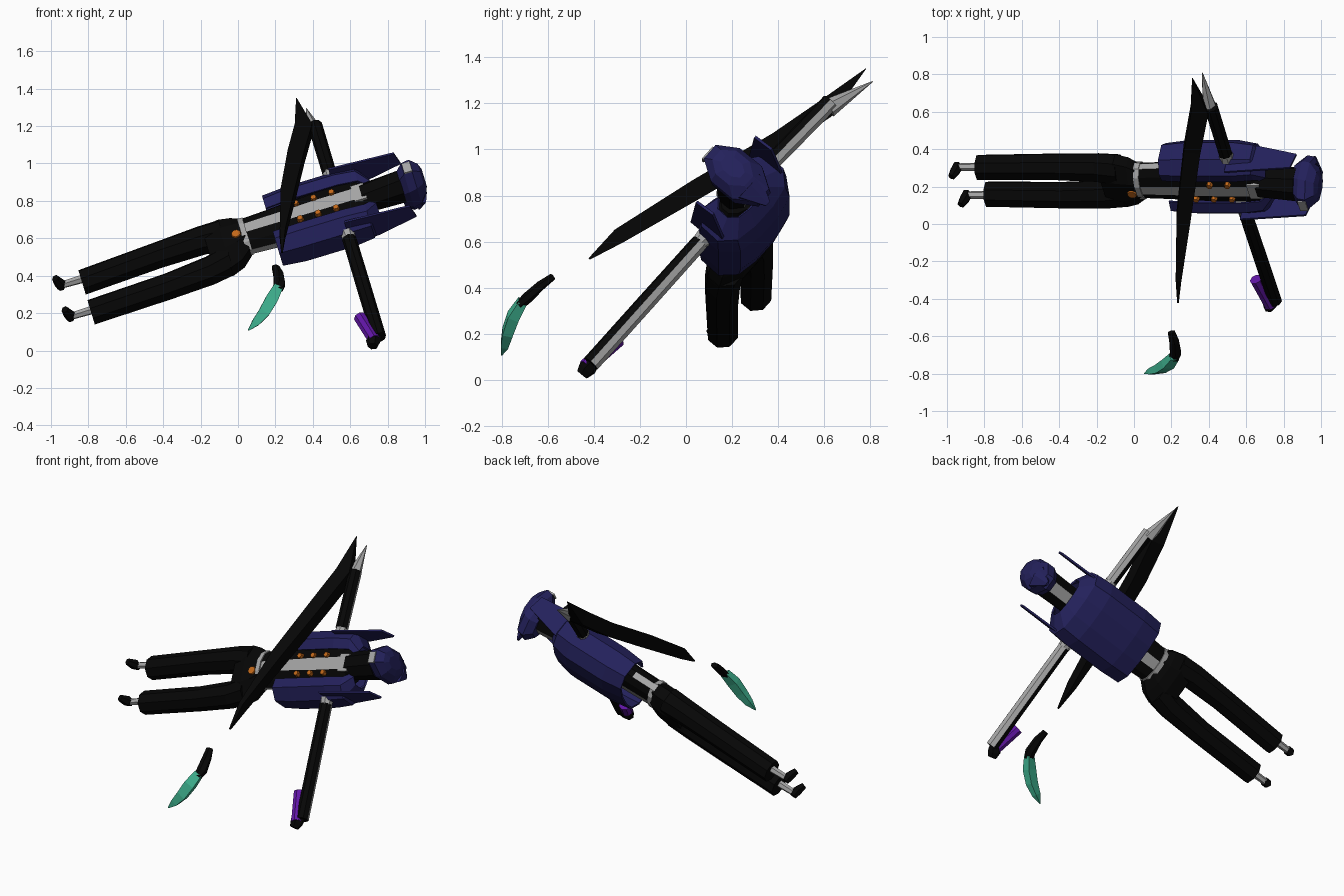
import bpy, bmesh, math
from mathutils import Vector, Matrix

if "Cube" in bpy.data.objects:
    bpy.data.objects.remove(bpy.data.objects["Cube"])

# Reclining pose: figure's left, back and head directions
LEFT = Vector((0.219, -0.652, -0.726)).normalized()
UP = Vector((0.957, 0, 0.289)).normalized()
BACK = UP.cross(LEFT).normalized()
POSE = Matrix((LEFT, BACK, UP)).transposed().to_4x4()
POSE.translation = Vector((0.542, 0.218, 0.773))
WORLD = Matrix.Identity(4)


def material(name, rgb):
    m = bpy.data.materials.new(name)
    m.diffuse_color = (*rgb, 1)
    m.use_nodes = True
    m.node_tree.nodes["Principled BSDF"].inputs["Base Color"].default_value = m.diffuse_color
    return m


BLACK = material("black cloth", (0.0018, 0.0018, 0.0018))
NAVY = material("navy cloth", (0.017, 0.015, 0.105))
GREY = material("pale grey", (0.38, 0.38, 0.38))
ORANGE = material("orange brass", (0.55, 0.14, 0.01))
TEAL = material("teal blade", (0.05, 0.45, 0.28))
PURPLE = material("purple grip", (0.12, 0.008, 0.38))


def finish(name, bm, mats, rule=None, matrix=POSE):
    bmesh.ops.recalc_face_normals(bm, faces=bm.faces)
    bm.normal_update()
    if rule:
        for f in bm.faces:
            f.material_index = int(rule(f.calc_center_median(), f.normal))
    bm.transform(matrix)
    me = bpy.data.meshes.new(name)
    bm.to_mesh(me)
    bm.free()
    for m in mats:
        me.materials.append(m)
    ob = bpy.data.objects.new(name, me)
    bpy.context.collection.objects.link(ob)
    return ob


def skin(bm, rings, closed=True, caps=True):
    vs = [[bm.verts.new(p) for p in r] for r in rings]
    n = len(vs[0])
    for a, b in zip(vs, vs[1:]):
        for i in range(n if closed else n - 1):
            j = (i + 1) % n
            bm.faces.new((a[i], a[j], b[j], b[i]))
    if caps:
        bm.faces.new(vs[0])
        bm.faces.new(vs[-1])


def loft(name, sections, mats, n=8, rule=None):
    """Upright body part; each section is (x, y, z, half width, half depth)."""
    bm = bmesh.new()
    rings = []
    for x, y, z, rx, ry in sections:
        angs = [2 * math.pi * (i + 0.5) / n - math.pi / 2 for i in range(n)]
        rings.append([(x + rx * math.cos(a), y + ry * math.sin(a), z) for a in angs])
    skin(bm, rings)
    return finish(name, bm, mats, rule)


def tube(name, path, mats, n=8, rule=None, matrix=POSE, side=(0, 0, 1), flat=1.0, phase=0.5):
    """Part along a path of (x, y, z, radius[, flatness across 'side'])."""
    bm = bmesh.new()
    pts = [Vector(p[:3]) for p in path]
    rings = []
    for k, p in enumerate(pts):
        d = (pts[min(k + 1, len(pts) - 1)] - pts[max(k - 1, 0)]).normalized()
        a = d.cross(Vector(side)).normalized()
        b = d.cross(a)
        r = path[k][3]
        fl = path[k][4] if len(path[k]) > 4 else flat
        angs = [2 * math.pi * (i + phase) / n for i in range(n)]
        rings.append([p + a * (r * math.cos(t)) + b * (r * fl * math.sin(t)) for t in angs])
    skin(bm, rings)
    return finish(name, bm, mats, rule, matrix)


def box(name, c, s, mat):
    bm = bmesh.new()
    bmesh.ops.create_cube(bm, size=1)
    bm.transform(Matrix.Translation(c) @ Matrix.Diagonal((*s, 1)))
    return finish(name, bm, [mat])


# Trousers, shins and shoes
loft("pelvis", [(0.025, 0.04, -0.74, 0.15, 0.07), (0.02, 0.035, -0.65, 0.19, 0.092),
                (0.015, 0.03, -0.58, 0.165, 0.09), (0.005, 0.02, -0.525, 0.12, 0.08)], [BLACK])
for side, s in (("left", 1), ("right", -1)):
    loft(side + "_trouser_leg", [(0.05 + s * 0.11, 0.06, -1.435, 0.072, 0.07),
                                 (0.037 + s * 0.116, 0.048, -1.0, 0.074, 0.075),
                                 (0.028 + s * 0.11, 0.04, -0.76, 0.082, 0.08),
                                 (0.02 + s * 0.09, 0.035, -0.64, 0.09, 0.085)], [BLACK])
    fx = 0.04 + s * 0.115
    loft(side + "_shin", [(fx, 0.05, -1.54, 0.02, 0.02), (fx, 0.05, -1.42, 0.024, 0.024)], [GREY], n=6)
    tube(side + "_shoe", [(fx, 0.07, -1.55, 0.022), (fx, 0.03, -1.55, 0.031),
                          (fx, -0.02, -1.565, 0.02)], [BLACK], n=6)


# Torso with a pale shirt front and striped waist
def shirt_rule(c, nrm):
    if abs(c.x) < 0.02 and abs(nrm.z) < 0.8:
        return 1
    return c.z < -0.4 and int(math.floor(math.atan2(nrm.y, nrm.x) / (math.pi / 6) + 0.5)) % 3 == 0


loft("torso", [(0, 0.02, -0.55, 0.115, 0.075), (0, 0.02, -0.38, 0.125, 0.078),
               (0, 0.02, -0.1, 0.15, 0.082), (0, 0.02, 0.1, 0.15, 0.082),
               (0, 0.02, 0.15, 0.1, 0.07)], [BLACK, GREY], n=12, rule=shirt_rule)
loft("belt", [(0, 0.02, -0.545, 0.122, 0.084), (0, 0.02, -0.515, 0.122, 0.084)], [GREY], n=12)
tube("belt_buckle", [(0.026, -0.03, -0.572, 0.032), (0.026, -0.062, -0.572, 0.025)], [ORANGE])
for s in (-1, 1):
    for k in range(3):
        tube("coat_button", [(0.004 + s * 0.056, -0.045, -0.22 + 0.1 * k, 0.019),
                             (0.004 + s * 0.056, -0.074, -0.22 + 0.1 * k, 0.016)], [ORANGE], n=6)
box("shirt_collar", (0, -0.045, 0.12), (0.11, 0.04, 0.07), GREY)

# Open jacket shell, closing over the shoulders
half = [(0.09, -0.062), (0.15, -0.075), (0.215, -0.02), (0.22, 0.09), (0.16, 0.16), (0.06, 0.18)]
outline = half + [(-x, y) for x, y in reversed(half)]
bm = bmesh.new()
skin(bm, [[(x * w, 0.02 + (y - 0.02) * d, z) for x, y in outline]
          for z, w, d in ((-0.38, 0.96, 0.88), (-0.25, 1, 1), (0.02, 1, 1), (0.13, 0.97, 0.85), (0.19, 0.55, 0.5))],
     closed=False, caps=False)
jacket = finish("jacket", bm, [NAVY])
mod = jacket.modifiers.new("thickness", 'SOLIDIFY')
mod.thickness = 0.012
mod.offset = 0

# Tall collar wings on both sides of the head
for s in (-1, 1):
    bm = bmesh.new()
    shape = [(-0.09, 0.0), (0.1, 0.0), (0.09, 0.16), (0.035, 0.38), (-0.06, 0.36)]
    skin(bm, [[(s * x, y, z) for y, z in shape] for x in (0.188, 0.2)])
    finish("collar_wing", bm, [NAVY])

# Neck, face and cap
loft("neck", [(0, 0.0, 0.13, 0.085, 0.075), (0, -0.005, 0.35, 0.09, 0.1)], [BLACK, GREY], n=8,
     rule=lambda c, nrm: nrm.y > 0.9)
loft("cap", [(0, 0.02, 0.335, 0.08, 0.11), (0, 0.01, 0.38, 0.105, 0.165),
             (0, 0.0, 0.425, 0.105, 0.165), (0, -0.02, 0.465, 0.075, 0.1), (0, -0.02, 0.478, 0.04, 0.06)], [NAVY])
tube("cap_back_flap", [(0.01, 0.08, 0.43, 0.08), (0.01, 0.19, 0.405, 0.015)], [NAVY], n=6, flat=0.5)
box("face_plate", (0.01, -0.152, 0.405), (0.07, 0.0099, 0.045), GREY)


# Arms, spread wide, pale along the rear upper edge
def sleeve_rule(c, nrm):
    return nrm.y > 0.2 and nrm.z > 0.2 and abs(nrm.x) < 0.5


tube("left_shoulder_cuff", [(0.17, 0, 0, 0.045), (0.245, 0, 0, 0.036)], [GREY])
tube("left_arm", [(0.24, 0, 0, 0.038), (0.6, 0, 0, 0.039), (0.968, 0, 0, 0.039)], [BLACK, GREY],
     rule=sleeve_rule, phase=0)
tube("left_hand", [(0.95, 0, -0.01, 0.03), (0.985, -0.005, -0.035, 0.041), (1.02, -0.005, -0.045, 0.028)], [BLACK], n=6)
tube("right_shoulder_cuff", [(-0.17, 0, 0, 0.045), (-0.245, 0, 0, 0.036)], [GREY])
tube("right_arm", [(-0.24, 0, 0, 0.038), (-0.61, 0.015, 0, 0.039)], [BLACK, GREY], rule=sleeve_rule, phase=0)
tube("right_elbow_spike", [(0.405, 0.62, 1.18, 0.042), (0.365, 0.81, 1.295, 0.002)], [GREY], n=6, matrix=WORLD)

# Long tapered forearm sweeping across the chest
tube("right_forearm", [(0.312, 0.78, 1.35, 0.002), (0.35, 0.61, 1.18, 0.06, 1.1), (0.31, 0.4, 1.035, 0.06, 1.05),
                       (0.266, 0.05, 0.83, 0.06, 0.9), (0.238, -0.29, 0.625, 0.047, 0.45),
                       (0.235, -0.42, 0.525, 0.006)],
     [BLACK], n=4, matrix=WORLD, side=(1, 0, 0))

# Purple grip in the left hand
tube("purple_grip", [(0.652, -0.295, 0.178, 0.035), (0.73, -0.435, 0.055, 0.035)], [PURPLE], n=8, matrix=WORLD)

# Floating knife
tube("knife_handle", [(0.2, -0.578, 0.448, 0.022), (0.215, -0.63, 0.41, 0.03), (0.222, -0.69, 0.355, 0.035),
                      (0.212, -0.72, 0.325, 0.03)], [BLACK], n=6, matrix=WORLD, flat=0.7)
tube("knife_blade", [(0.215, -0.71, 0.34, 0.035), (0.18, -0.75, 0.275, 0.046), (0.14, -0.775, 0.205, 0.042),
                     (0.095, -0.788, 0.15, 0.03), (0.055, -0.8, 0.108, 0.004)],
     [TEAL], n=4, matrix=WORLD, side=(0, 1, 0), flat=0.75)
